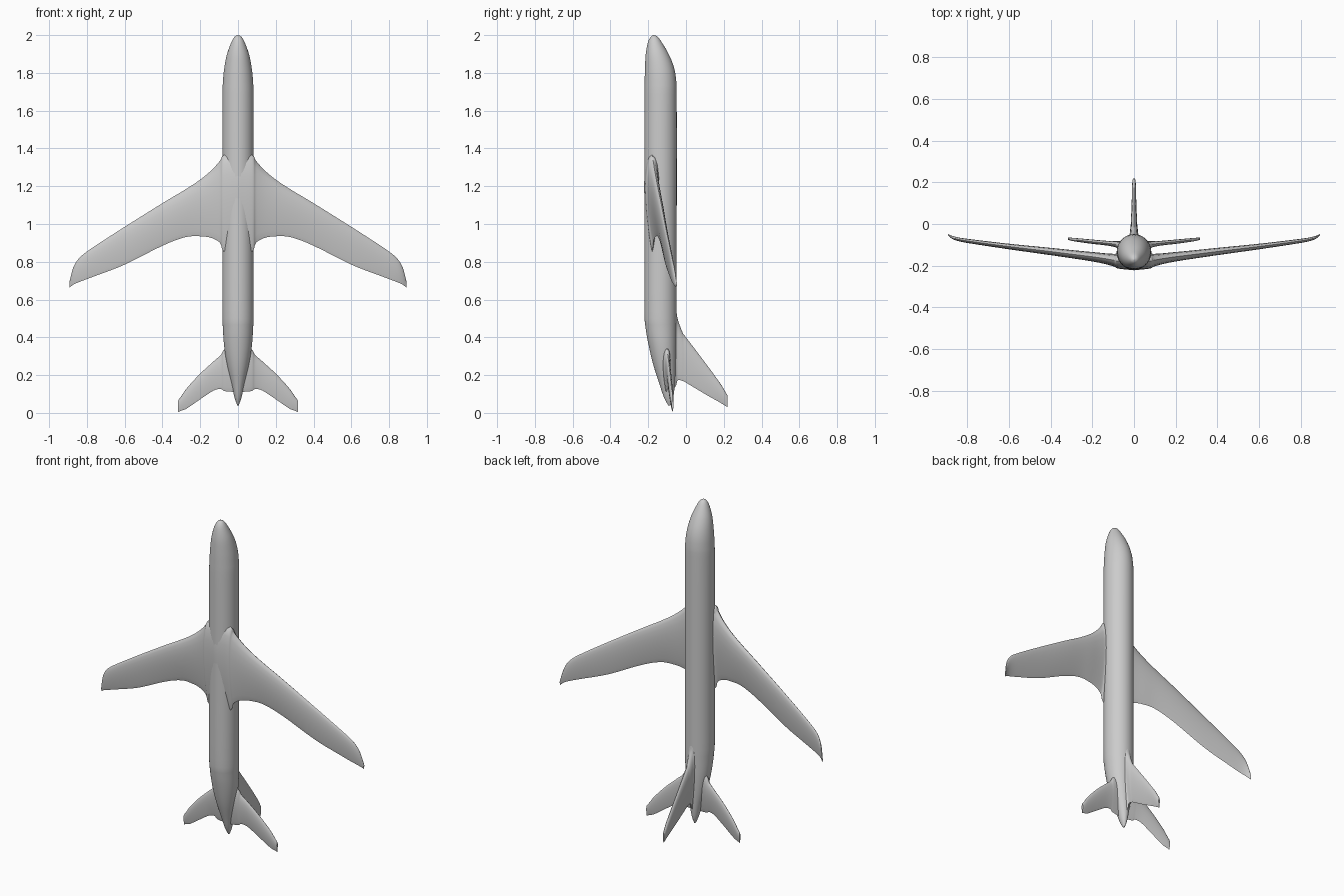
import bpy
from math import sin, cos, pi, sqrt
from mathutils import Vector

cube = bpy.data.objects.get("Cube")
if cube:
    bpy.data.objects.remove(cube, do_unlink=True)

grey = bpy.data.materials.new("plain grey")
grey.use_nodes = True
colour = (0.6, 0.6, 0.6, 1)
grey.diffuse_color = colour
grey.node_tree.nodes["Principled BSDF"].inputs["Base Color"].default_value = colour


def smooth_stations(rows, steps=4):
    """Refine stations with a Catmull-Rom spline."""
    rows = [Vector(r) for r in rows]
    out = []
    for i in range(len(rows) - 1):
        a, b, c, d = (rows[min(max(i + k, 0), len(rows) - 1)] for k in (-1, 0, 1, 2))
        for s in range(steps):
            t = s / steps
            out.append(b + (c - a) * (t / 2) + (a * 2 - b * 5 + c * 4 - d) * (t * t / 2)
                       + (b * 3 - a - c * 3 + d) * (t ** 3 / 2))
    return out + [rows[-1]]


def loft(name, rings):
    """Skin a list of equal closed rings and cap both ends."""
    n = len(rings[0])
    verts = [p for ring in rings for p in ring]
    faces = [(r * n + i, r * n + (i + 1) % n, (r + 1) * n + (i + 1) % n, (r + 1) * n + i)
             for r in range(len(rings) - 1) for i in range(n)]
    faces += [tuple(range(n))[::-1], tuple(range(len(verts) - n, len(verts)))]
    mesh = bpy.data.meshes.new(name)
    mesh.from_pydata(verts, [], faces)
    mesh.materials.append(grey)
    obj = bpy.data.objects.new(name, mesh)
    bpy.context.collection.objects.link(obj)
    bpy.ops.object.select_all(action='DESELECT')
    obj.select_set(True)
    bpy.context.view_layer.objects.active = obj
    bpy.ops.object.mode_set(mode='EDIT')
    bpy.ops.mesh.select_all(action='SELECT')
    bpy.ops.mesh.normals_make_consistent(inside=False)
    bpy.ops.object.mode_set(mode='OBJECT')
    bpy.ops.object.shade_smooth_by_angle(angle=pi / 4)
    return obj


def aerofoil(lead, trail, thick, n=20):
    """Closed section as (chord position, thickness offset) pairs."""
    pts = []
    for i in range(n):
        a = 2 * pi * i / n
        u = (1 - cos(a)) / 2
        pts.append((lead + (trail - lead) * u, 0.65 * thick * sin(a) * sqrt(1.04 - u)))
    return pts


# Fuselage: height, belly y, back y, half width
body = smooth_stations([
    (2.0, -.172, -.168, .002), (1.99, -.187, -.149, .019), (1.96, -.202, -.127, .036),
    (1.9, -.213, -.092, .058), (1.83, -.217, -.064, .072), (1.75, -.219, -.051, .08),
    (1.62, -.22, -.049, .083), (1.0, -.22, -.049, .083), (.55, -.22, -.049, .083),
    (.45, -.214, -.049, .08), (.35, -.196, -.05, .073), (.25, -.172, -.053, .057),
    (.15, -.14, -.059, .034), (.08, -.116, -.068, .018), (.04, -.094, -.082, .004)])
loft("fuselage", [[(w * cos(k * pi / 20), (f + b) / 2 + (b - f) / 2 * sin(k * pi / 20), z)
                   for k in range(40)] for z, f, b, w in body])


def wing_pair(name, rows):
    """Stations are: span x, leading z, trailing z, centre y, thickness."""
    half = smooth_stations(rows)
    full = [(-x, *rest) for x, *rest in half[:0:-1]] + [tuple(r) for r in half]
    loft(name, [[(x, y + t, z) for z, t in aerofoil(lead, trail, th)]
                for x, lead, trail, y, th in full])


# Main wings, flaring into the belly
wing_pair("main_wings", [
    (0, 1.38, .85, -.183, .076), (.075, 1.365, .855, -.178, .07), (.095, 1.335, .9, -.174, .06),
    (.14, 1.285, .926, -.166, .05), (.2, 1.235, .935, -.157, .044), (.28, 1.182, .93, -.147, .039),
    (.4, 1.11, .885, -.132, .034), (.6, .985, .785, -.108, .026), (.75, .888, .727, -.088, .021),
    (.83, .83, .697, -.076, .018), (.87, .775, .68, -.065, .014), (.893, .69, .662, -.051, .006)])

# Tailplane
wing_pair("tailplane", [
    (0, .4, .11, -.108, .045), (.07, .34, .115, -.101, .036), (.09, .308, .126, -.097, .028),
    (.13, .272, .118, -.092, .022), (.2, .208, .072, -.085, .02), (.27, .132, .024, -.077, .017),
    (.3, .089, .012, -.073, .014), (.317, .066, .005, -.071, .01)])

# Upright fin: height y, leading z, trailing z, thickness
fin = smooth_stations([
    (-.1, .62, .1, .05), (-.055, .55, .14, .045), (-.045, .5, .172, .039), (-.02, .43, .17, .034),
    (.0, .4, .16, .03), (.1, .268, .1, .022), (.18, .158, .055, .018), (.208, .112, .037, .014),
    (.219, .094, .031, .008)])
loft("tail_fin", [[(t, y, z) for z, t in aerofoil(lead, trail, th)]
                  for y, lead, trail, th in fin])
